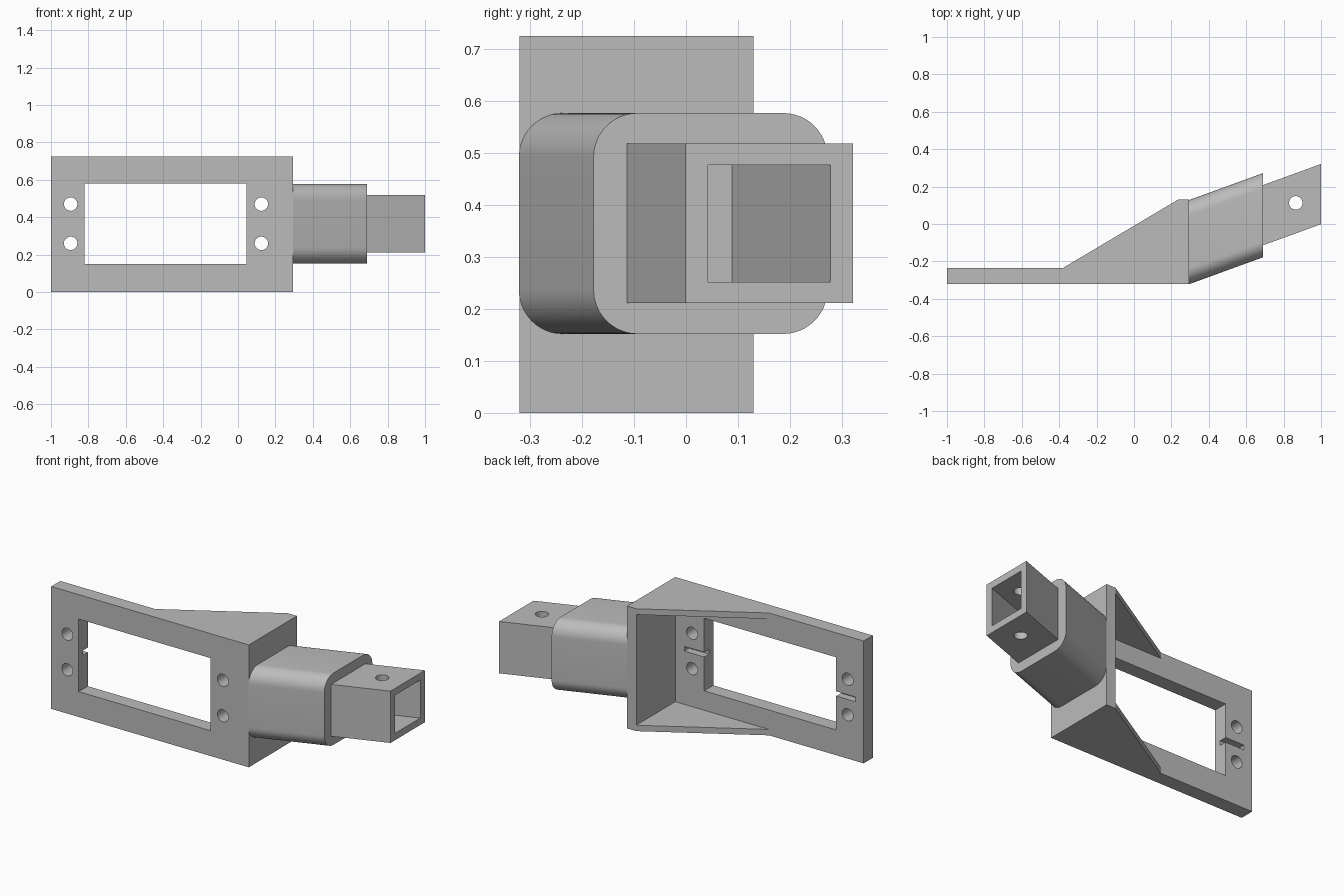
import bpy, bmesh, math
from mathutils import Vector

if "Cube" in bpy.data.objects:
    bpy.data.objects.remove(bpy.data.objects["Cube"])

grey = bpy.data.materials.new("plain grey")
grey.use_nodes = True
COLOUR = (0.5, 0.5, 0.5, 1)
grey.diffuse_color = COLOUR
grey.node_tree.nodes["Principled BSDF"].inputs["Base Color"].default_value = COLOUR

H = 0.725                            # frame height
MID = H / 2 + 0.002                  # height of the arm axis
SLOPE = math.tan(math.radians(20))   # sideways sweep of the arm
FRONT, BACK = -0.32, -0.235          # faces of the plate
WALL_IN, WALL_OUT = 0.235, 0.295     # faces of the end wall
SLEEVE_END, TIP = 0.69, 1.0


def prism(name, points, sweep):
    """Sweep a flat outline along a vector into a closed solid."""
    bm = bmesh.new()
    face = bm.faces.new([bm.verts.new(p) for p in points])
    out = bmesh.ops.extrude_face_region(bm, geom=[face])
    verts = [v for v in out["geom"] if isinstance(v, bmesh.types.BMVert)]
    bmesh.ops.translate(bm, vec=Vector(sweep), verts=verts)
    bmesh.ops.recalc_face_normals(bm, faces=bm.faces)
    mesh = bpy.data.meshes.new(name)
    bm.to_mesh(mesh)
    bm.free()
    mesh.materials.append(grey)
    obj = bpy.data.objects.new(name, mesh)
    bpy.context.collection.objects.link(obj)
    return obj


def plan(name, outline, z0, z1):
    return prism(name, [(x, y, z0) for x, y in outline], (0, 0, z1 - z0))


def box(x0, x1, y0, y1, z0, z1):
    return plan("cutter", [(x0, y0), (x1, y0), (x1, y1), (x0, y1)], z0, z1)


def swept(name, x0, x1, half_y, half_z, radius=0):
    """Rectangular or rounded section swept along the slanted arm axis."""
    centre = 0.16 + SLOPE * (x0 - TIP)
    section = []
    steps = 12 if radius else 0
    for i, (sy, sz) in enumerate([(1, 1), (-1, 1), (-1, -1), (1, -1)]):
        for k in range(steps + 1):
            a = math.radians(90) * (i + k / max(steps, 1))
            section.append((x0,
                            centre + sy * (half_y - radius) + radius * math.cos(a),
                            MID + sz * (half_z - radius) + radius * math.sin(a)))
    return prism(name, section, (x1 - x0, SLOPE * (x1 - x0), 0))


def drill(centre, along, length, radius=0.036, sides=32):
    """Round cutter along y or z."""
    ring = []
    for k in range(sides):
        a = math.tau * k / sides
        u, v = radius * math.cos(a), radius * math.sin(a)
        offset = (u, -length / 2, v) if along == "y" else (u, v, -length / 2)
        ring.append(Vector(centre) + Vector(offset))
    return prism("cutter", ring, (0, length, 0) if along == "y" else (0, 0, length))


def combine(target, tool, operation="DIFFERENCE"):
    mod = target.modifiers.new("combine", "BOOLEAN")
    mod.operation, mod.object, mod.solver = operation, tool, "EXACT"
    graph = bpy.context.evaluated_depsgraph_get()
    mesh = bpy.data.meshes.new_from_object(target.evaluated_get(graph))
    target.modifiers.clear()
    target.data = mesh
    bpy.data.objects.remove(tool)


# Mounting frame: flat plate with an upright end wall
frame = plan("mounting_frame", [(-1, FRONT), (WALL_OUT, FRONT), (WALL_OUT, 0.13),
                                (WALL_IN, 0.13), (WALL_IN, BACK), (-1, BACK)], 0, H)

# Triangular gussets along the top and bottom edges
gusset = [(-0.38, BACK), (-0.38, -0.3), (0.265, -0.3), (0.265, 0.13), (WALL_IN, 0.13)]
for z in (0, H - 0.035):
    combine(frame, plan("gusset", gusset, z, z + 0.035), "UNION")

# Window, screw holes and the cable grooves on the back
combine(frame, box(-0.82, 0.045, -0.5, -0.1, 0.15, 0.58))
for x in (-0.895, 0.125):
    for z in (0.26, 0.47):
        combine(frame, drill((x, -0.28, z), "y", 0.3))
for x0, x1 in ((-0.945, -0.8), (0.03, 0.175)):
    combine(frame, box(x0, x1, BACK - 0.045, BACK + 0.03, MID - 0.014, MID + 0.014))

# Rounded sleeve leading out of the end wall
sleeve = swept("sleeve", WALL_OUT, SLEEVE_END, 0.225, 0.2125, 0.085)
combine(sleeve, swept("cutter", 0.48, 0.8, 0.118, 0.1125))

# Square socket tube with a cross pin hole
tube = swept("socket_tube", SLEEVE_END, TIP, 0.161, 0.1535)
combine(tube, swept("cutter", 0.6, 1.1, 0.118, 0.1125))
combine(tube, drill((0.865, 0.113, MID), "z", 0.6))

# Smooth the rounded faces, keep edges crisp
for obj in (frame, sleeve, tube):
    bpy.ops.object.select_all(action="DESELECT")
    obj.select_set(True)
    bpy.context.view_layer.objects.active = obj
    bpy.ops.object.shade_smooth_by_angle(angle=math.radians(30))
